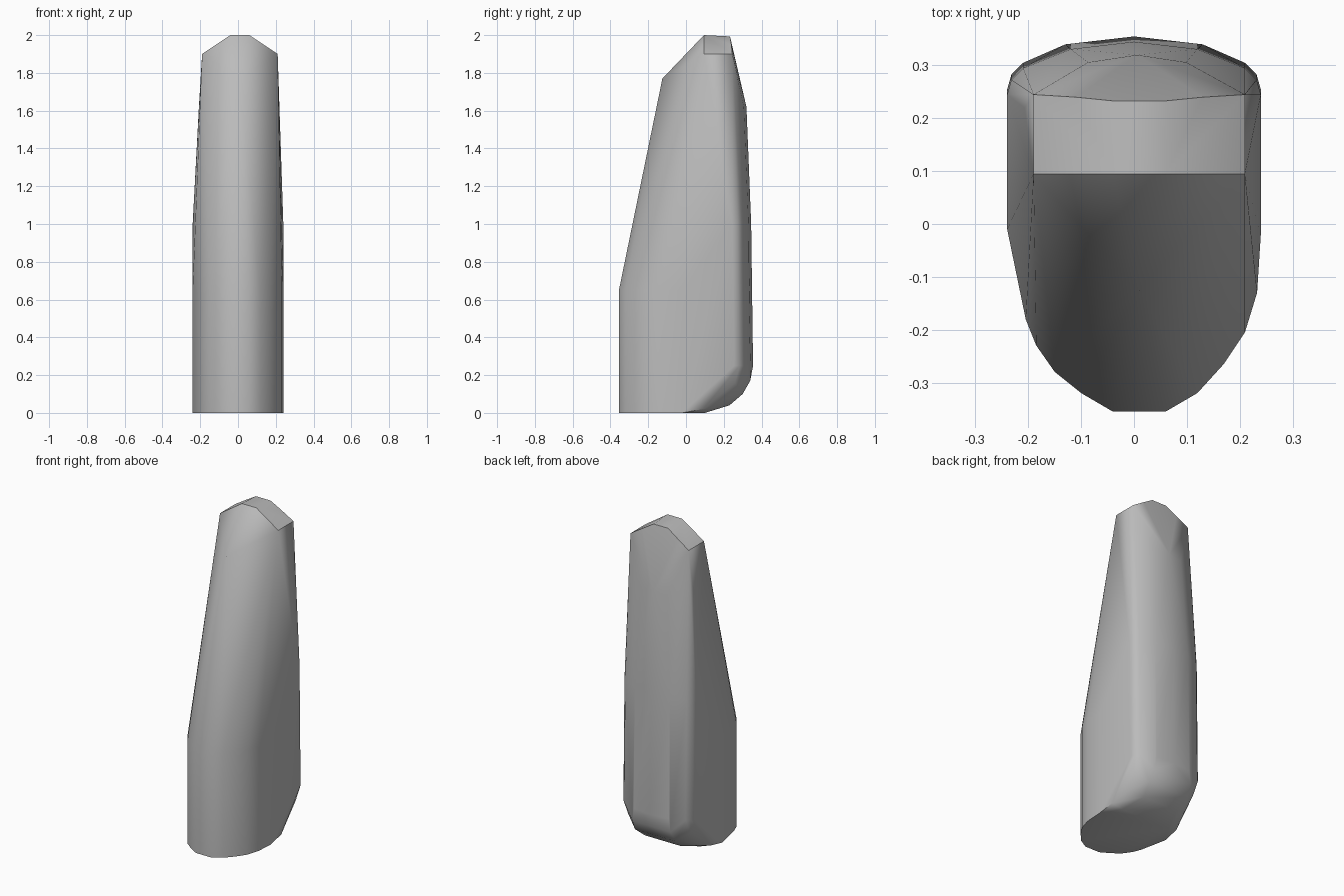
import bpy, bmesh, math

cube = bpy.data.objects.get("Cube")
if cube:
    bpy.data.objects.remove(cube, do_unlink=True)

# Plain grey material
grey = bpy.data.materials.new("plain_grey")
grey.use_nodes = True
colour = (0.5, 0.5, 0.5, 1)
grey.diffuse_color = colour
grey.node_tree.nodes["Principled BSDF"].inputs["Base Color"].default_value = colour


def ring(outline, z):
    return [(x, y, z) for x, y in outline]


def pair(x, y, z, shift=0.0):
    return [(shift + x, y, z), (shift - x, y, z)]


# Rounded nose outline, seen from above
nose = [(-.24, -.01), (-.205, -.18), (-.185, -.23), (-.15, -.28), (-.10, -.32),
        (-.04, -.355), (.06, -.355), (.12, -.32), (.17, -.265), (.21, -.205),
        (.233, -.13), (.24, -.02)]
points = ring(nose, 0.0) + ring(nose, 0.65)

# Flat sides and gently bowed back, height by height:
# half width, y of back centre, height, sideways shift
for half, back, z, shift in [(.24, .355, .25, 0), (.24, .345, 1.0, 0),
                             (.213, .32, 1.62, .006)]:
    points += pair(half, back - .10, z, shift)
    points += pair(half - .008, back - .072, z, shift)
    points += pair(half - .03, back - .05, z, shift)
    points += pair(half - .12, back - .014, z, shift)
    points.append((shift, back, z))

# Rounded lower back edge
points += pair(.235, .09, .02) + pair(.17, .10, 0)
for y, z, half in [(.23, .04, .12), (.30, .10, .14), (.34, .17, .13)]:
    points += pair(half, y, z)
points += pair(.20, .20, .07) + pair(.215, .26, .16)

# Nose tip, shoulders and pitched roof
points.append((.01, -.125, 1.77))
points += pair(.20, .095, 1.90, .01) + pair(.20, .245, 1.90, .01)
points += pair(.05, .095, 2.0, .01) + pair(.05, .233, 1.993, .01)
points += pair(.12, .24, 1.95, .01)

# Skin the whole body
bm = bmesh.new()
for p in points:
    bm.verts.new(p)
hull = bmesh.ops.convex_hull(bm, input=bm.verts)
loose = [v for v in bm.verts if not v.link_faces]
bmesh.ops.delete(bm, geom=loose, context='VERTS')
bmesh.ops.dissolve_limit(bm, angle_limit=math.radians(0.5), verts=bm.verts, edges=bm.edges)
bmesh.ops.recalc_face_normals(bm, faces=bm.faces)
mesh = bpy.data.meshes.new("body")
bm.to_mesh(mesh)
bm.free()
mesh.materials.append(grey)
body = bpy.data.objects.new("body", mesh)
bpy.context.collection.objects.link(body)

# Soft shading with crisp roof and base edges
bpy.ops.object.select_all(action='DESELECT')
body.select_set(True)
bpy.context.view_layer.objects.active = body
bpy.ops.object.shade_smooth_by_angle(angle=math.radians(32))
